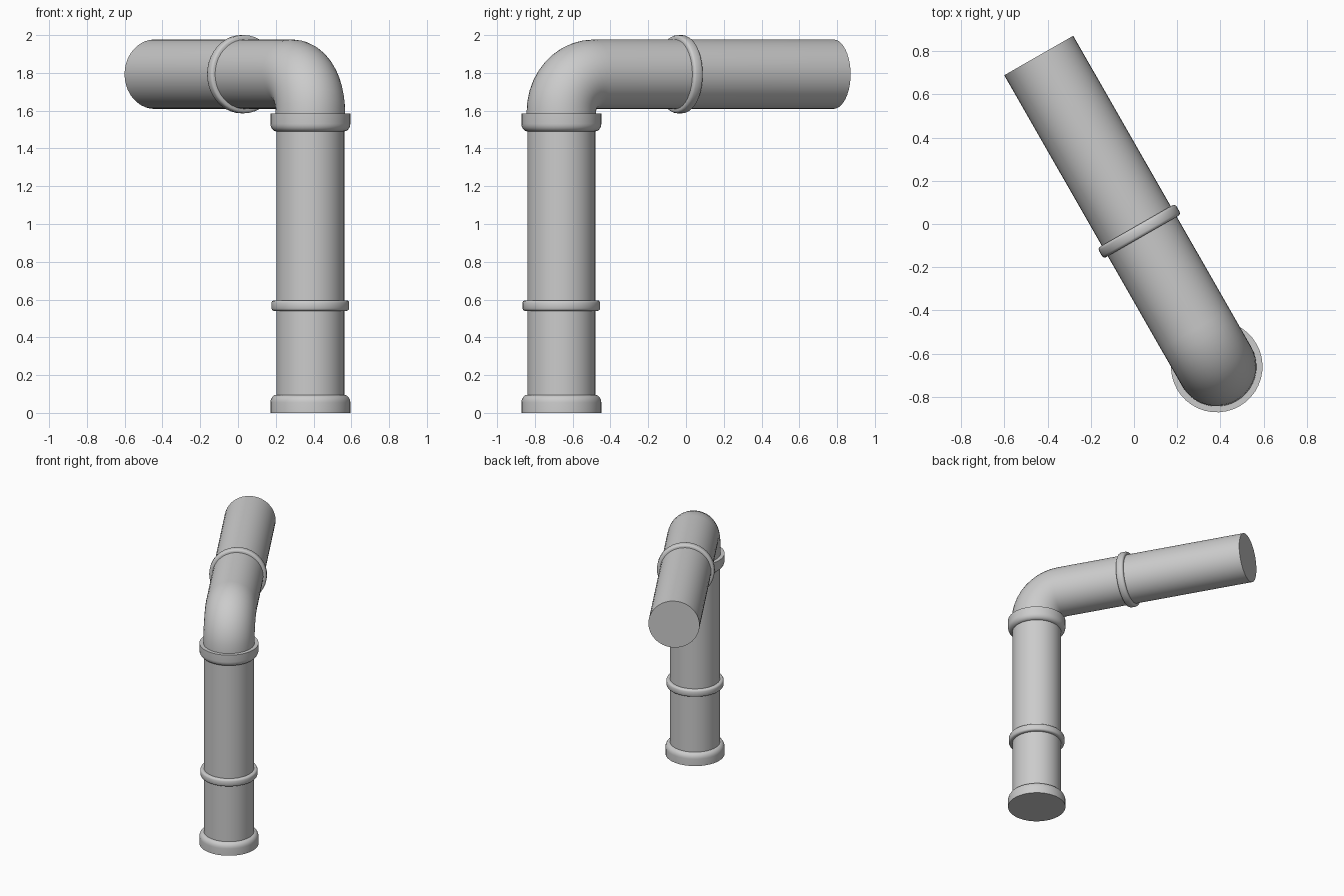
import bpy, bmesh, math
from mathutils import Vector

if "Cube" in bpy.data.objects:
    bpy.data.objects.remove(bpy.data.objects["Cube"])

SIDES = 40
BASE = Vector((0.383, -0.66, 0))       # foot of the vertical pipe
END = Vector((-0.441, 0.78, 1.793))    # centre of the open-air end
AXIS_Z = END.z
BEND = 0.2
OUT = Vector((END.x - BASE.x, END.y - BASE.y, 0))
RUN = OUT.length
OUT.normalize()
UP = Vector((0, 0, 1))
SIDE = OUT.cross(UP)


def sweep(name, stations):
    """Skin circles given as (centre, tangent, radius), with capped ends."""
    bm = bmesh.new()
    rings = []
    for centre, tangent, radius in stations:
        normal = SIDE.cross(tangent)
        ring = []
        for i in range(SIDES):
            a = math.tau * i / SIDES
            ring.append(bm.verts.new(centre + radius * (math.cos(a) * normal + math.sin(a) * SIDE)))
        rings.append(ring)
    for r0, r1 in zip(rings, rings[1:]):
        for i in range(SIDES):
            j = (i + 1) % SIDES
            bm.faces.new((r0[i], r0[j], r1[j], r1[i]))
    bm.faces.new(rings[0])
    bm.faces.new(rings[-1])
    bmesh.ops.recalc_face_normals(bm, faces=bm.faces)
    mesh = bpy.data.meshes.new(name)
    bm.to_mesh(mesh)
    bm.free()
    ob = bpy.data.objects.new(name, mesh)
    bpy.context.collection.objects.link(ob)
    bpy.ops.object.select_all(action='DESELECT')
    ob.select_set(True)
    bpy.context.view_layer.objects.active = ob
    bpy.ops.object.shade_smooth_by_angle(angle=math.radians(40))
    return ob


def lathe(name, origin, axis, profile):
    """Turn a (radius, distance) profile about an axis."""
    return sweep(name, [(origin + axis * d, axis, r) for r, d in profile])


# Vertical pipe
lathe("vertical_pipe", BASE, UP, [(0.18, 0.01), (0.18, 1.55)])

# Elbow and horizontal pipe
stations = [(BASE + UP * 1.52, UP, 0.184)]
for k in range(11):
    a = math.pi / 2 * k / 10
    centre = BASE + UP * (AXIS_Z - BEND + BEND * math.sin(a)) + OUT * BEND * (1 - math.cos(a))
    stations.append((centre, UP * math.cos(a) + OUT * math.sin(a), 0.184))
stations.append((END, OUT, 0.184))
sweep("elbow_and_horizontal_pipe", stations)

# Socket collars: straight rim with a rounded shoulder
collar = [(0.212, 0), (0.212, 0.055)]
for k in range(1, 7):
    a = math.pi / 2 * k / 6
    collar.append((0.178 + 0.034 * math.cos(a), 0.055 + 0.041 * math.sin(a)))
lathe("base_collar", BASE, UP, collar)
lathe("elbow_collar", BASE + UP * 1.586, -UP, collar)

# Thin joint rings with rounded edges
ring = [(0.178, -0.028), (0.194, -0.028), (0.202, -0.024), (0.206, -0.015)]
ring += [(r, -d) for r, d in reversed(ring)]
lathe("vertical_joint_ring", BASE + UP * 0.568, UP, ring)
lathe("horizontal_joint_ring", BASE + UP * AXIS_Z + OUT * 0.722, OUT,
      [(r + 0.001, d) for r, d in ring])
